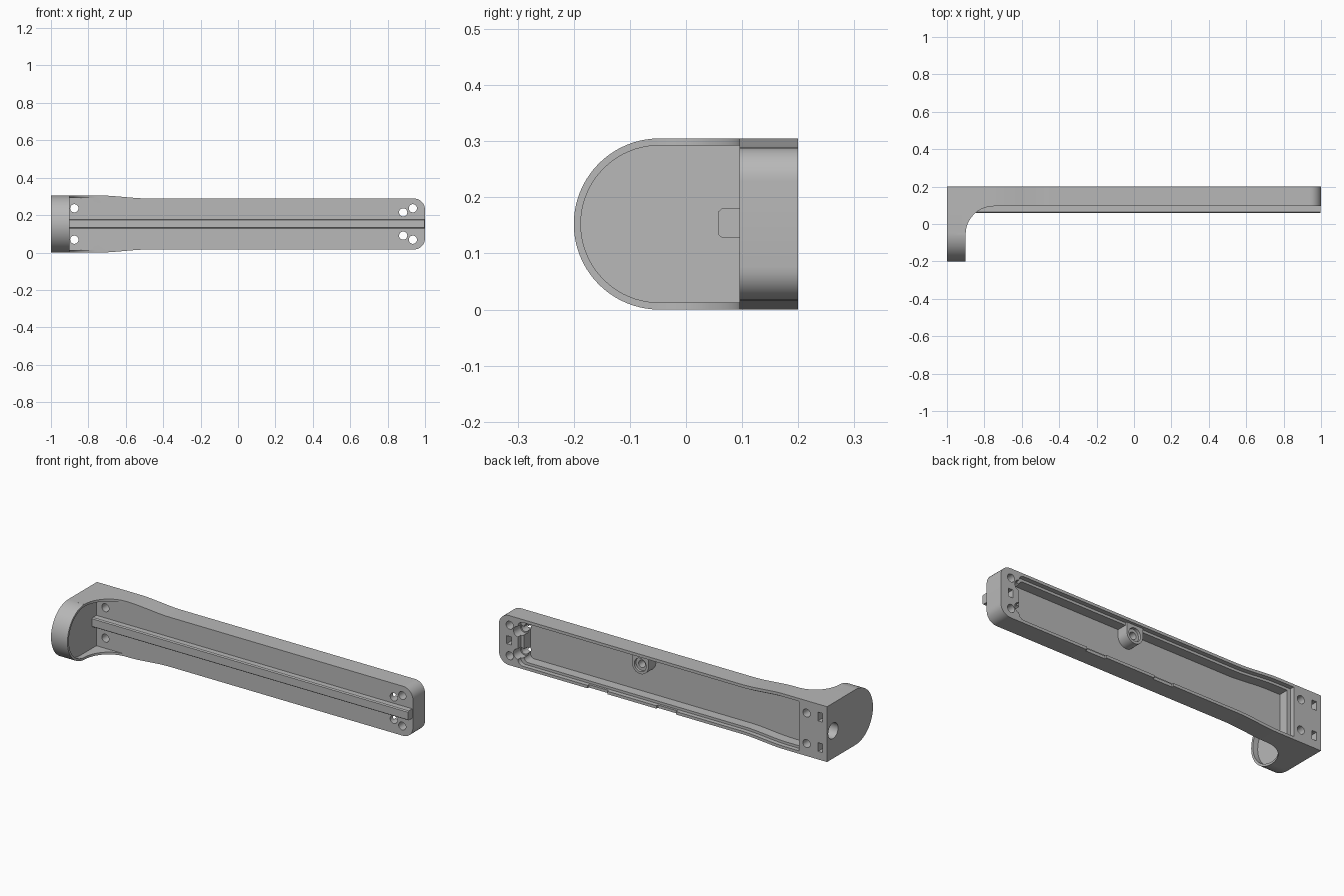
import bpy, bmesh, math

if "Cube" in bpy.data.objects:
    bpy.data.objects.remove(bpy.data.objects["Cube"])

grey = bpy.data.materials.new("plain grey")
grey.use_nodes = True
colour = (0.48, 0.48, 0.48, 1)
grey.diffuse_color = colour
grey.node_tree.nodes["Principled BSDF"].inputs["Base Color"].default_value = colour

MID = 0.1525        # centre height
FRONT = 0.095       # front plane of the arm
BACK = 0.2
AXES = {"x": lambda a, b, t: (t, a, b),
        "y": lambda a, b, t: (a, t, b),
        "z": lambda a, b, t: (a, b, t)}


def prism(name, points, axis, lo, hi):
    """Extrude a closed 2D outline along an axis."""
    bm = bmesh.new()
    place = AXES[axis]
    ends = [[bm.verts.new(place(a, b, t)) for a, b in points] for t in (lo, hi)]
    bm.faces.new(ends[0])
    bm.faces.new(ends[1])
    n = len(points)
    for i in range(n):
        j = (i + 1) % n
        bm.faces.new((ends[0][i], ends[0][j], ends[1][j], ends[1][i]))
    bmesh.ops.recalc_face_normals(bm, faces=bm.faces)
    mesh = bpy.data.meshes.new(name)
    bm.to_mesh(mesh)
    bm.free()
    ob = bpy.data.objects.new(name, mesh)
    bpy.context.collection.objects.link(ob)
    mesh.materials.append(grey)
    return ob


def arc(cx, cy, r, start, end, steps=12):
    angles = [math.radians(start + (end - start) * i / steps) for i in range(steps + 1)]
    return [(cx + r * math.cos(a), cy + r * math.sin(a)) for a in angles]


def circle(cx, cy, r):
    return arc(cx, cy, r, 0, 360, 28)[:-1]


def rect(a0, a1, b0, b1):
    return [(a0, b0), (a1, b0), (a1, b1), (a0, b1)]


def arm_outline(x0, x1, inset, r):
    """Arm seen from the front: flared at one end, rounded at the other."""
    def half(x):
        t = min(max((x + 0.74) / 0.26, 0), 1)
        return MID - inset - 0.016 * t * t * (3 - 2 * t)
    h = half(1)
    flare = [x0] + [-0.74 + 0.26 * i / 10 for i in range(11)]
    lower = [(x, MID - half(x)) for x in flare]
    lower += arc(x1 - r, MID - h + r, r, -90, 0, 8)
    return lower + [(x, 2 * MID - z) for x, z in reversed(lower)]


def stadium(r, end):
    """Flange seen from the side: half round front, square back."""
    return arc(-0.0475, MID, r, 90, 270, 40) + [(end, MID - r), (end, MID + r)]


def combine(target, tool, operation):
    mod = target.modifiers.new(operation.lower(), "BOOLEAN")
    mod.operation = operation
    mod.solver = "EXACT"
    mod.object = tool
    bpy.context.view_layer.objects.active = target
    bpy.ops.object.modifier_apply(modifier=mod.name)
    bpy.data.objects.remove(tool)


# Arm, flange and the fillet joining them
bracket = prism("bracket", arm_outline(-1, 1, 0, 0.06), "y", FRONT, BACK)


def add(*args):
    combine(bracket, prism(*args), "UNION")


def cut(*args):
    combine(bracket, prism(*args), "DIFFERENCE")


add("flange", stadium(MID, BACK), "x", -1, -0.9)
R = 0.15
fillet = [(-0.95, 0.12), (-0.95, FRONT - R)]
fillet += arc(-0.9 + R, FRONT - R, R, 180, 90, 16) + [(-0.9 + R, 0.12)]
add("fillet", fillet, "z", 0, 2 * MID)

# Recess in the flange, leaving a thin rim
cut("flange_recess", stadium(MID - 0.0125, FRONT), "x", -0.93, -0.5)

# Front rail with small chamfers
rail = [(0.11, 0.128), (0.064, 0.128), (0.058, 0.133),
        (0.058, 0.175), (0.064, 0.18), (0.11, 0.18)]
add("rail", rail, "x", -0.94, 0.996)

# Stepped pocket in the back
cut("pocket_step", arm_outline(-0.83, 0.885, 0.016, 0.03), "y", 0.175, 0.25)
cut("pocket", arm_outline(-0.81, 0.865, 0.03, 0.025), "y", 0.12, 0.25)

# Screw boss against the upper pocket wall
boss = arc(0.15, 0.222, 0.05, 180, 360, 20) + [(0.2, 0.28), (0.1, 0.28)]
add("screw_boss", boss, "y", 0.11, 0.185)
cut("boss_counterbore", circle(0.15, 0.222, 0.036), "y", 0.17, 0.25)
cut("boss_hole", circle(0.15, 0.222, 0.02), "y", 0.125, 0.25)

# Mirrored holes, clearance scoops and slots above and below the middle
for side in (-1, 1):
    for x, offset in ((-0.875, 0.084), (0.935, 0.084), (0.883, 0.062)):
        cut("screw_hole", circle(x, MID + side * offset, 0.022), "y", 0, 0.3)
    cut("hole_scoop", circle(0.883, MID + side * 0.062, 0.029), "y", 0.14, 0.25)
    z = MID + side * 0.084
    cut("end_slot", rect(-0.973, -0.945, z - 0.024, z + 0.024), "y", 0.15, 0.25)
cut("tip_slot", rect(0.925, 0.953, MID - 0.022, MID + 0.022), "y", 0.15, 0.25)

# Cable hole in the outer end face
cut("cable_hole", circle(0.147, MID, 0.043), "x", -1.1, -0.9)

# Notches in the lower pocket wall
for x in (0.4, -0.02):
    cut("wall_notch", rect(x - 0.06, x + 0.06, -0.05, 0.04), "y", 0.188, 0.25)

# Shading
bpy.ops.object.select_all(action="DESELECT")
bracket.select_set(True)
bpy.context.view_layer.objects.active = bracket
bpy.ops.object.shade_smooth_by_angle(angle=math.radians(30))
